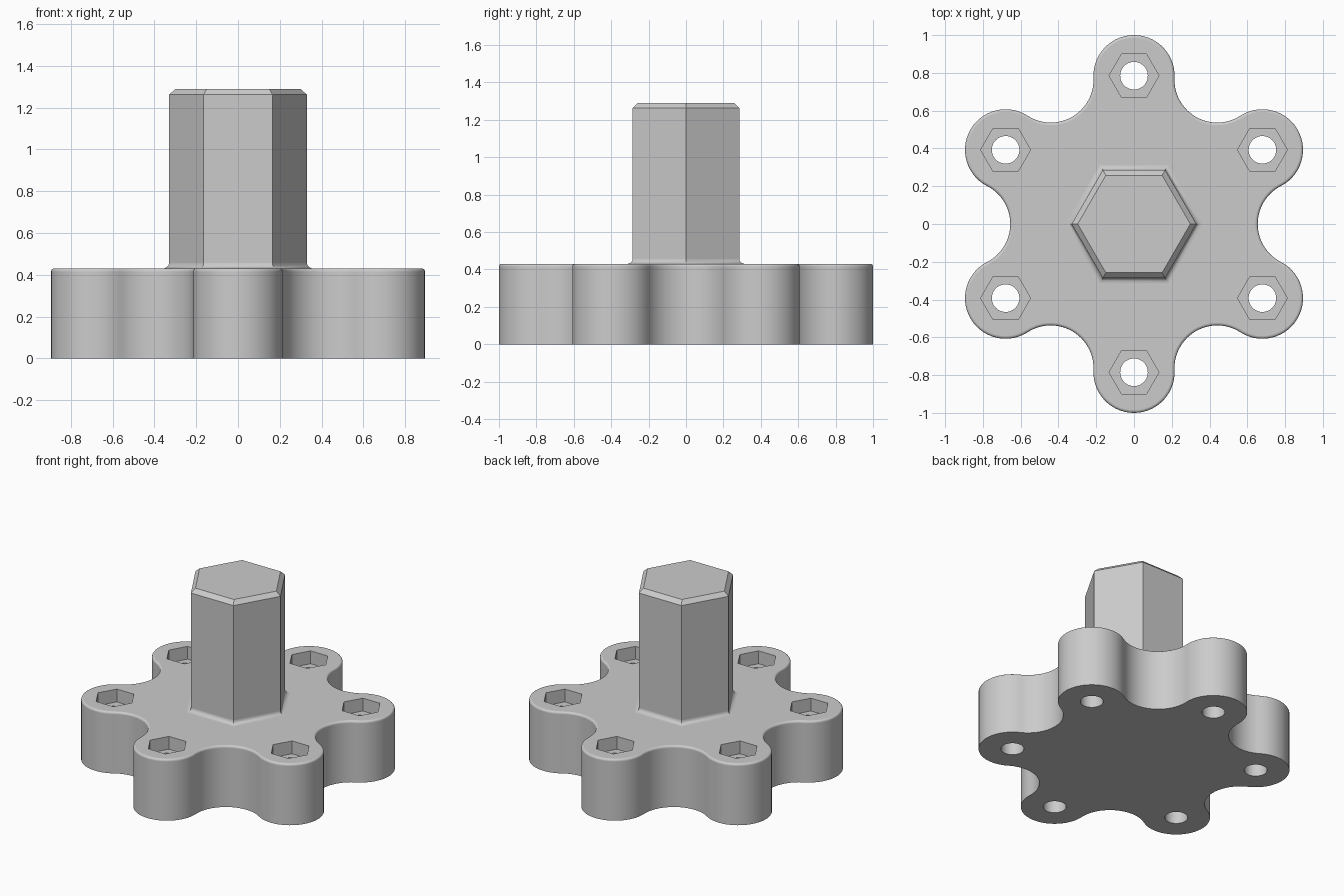
import bpy, bmesh
from math import pi, sin, cos, atan2, hypot, radians

if "Cube" in bpy.data.objects:
    bpy.data.objects.remove(bpy.data.objects["Cube"], do_unlink=True)

BASE_H, TOP_H = 0.43, 1.29
LOBE_DIST, LOBE_R = 0.785, 0.215
NOTCH_DIST, NOTCH_R = 0.881, 0.226
LOBES = [radians(30 + 60 * k) for k in range(6)]

grey = bpy.data.materials.new("light grey")
grey.use_nodes = True
grey.diffuse_color = (0.6, 0.6, 0.6, 1)
grey.node_tree.nodes["Principled BSDF"].inputs["Base Color"].default_value = (0.6, 0.6, 0.6, 1)


def polygon(n, r, cx=0, cy=0):
    return [(cx + r * cos(2 * pi * i / n), cy + r * sin(2 * pi * i / n)) for i in range(n)]


def loft(bm, layers):
    """Skin a stack of (outline, z) layers and cap both ends."""
    rings = [[bm.verts.new((x, y, z)) for x, y in pts] for pts, z in layers]
    for a, b in zip(rings, rings[1:]):
        for i in range(len(a)):
            j = (i + 1) % len(a)
            bm.faces.new((a[i], a[j], b[j], b[i]))
    bm.faces.new(rings[0][::-1])
    bm.faces.new(rings[-1])


def make_object(name, stacks):
    bm = bmesh.new()
    for layers in stacks:
        loft(bm, layers)
    mesh = bpy.data.meshes.new(name)
    bm.to_mesh(mesh)
    bm.free()
    mesh.materials.append(grey)
    obj = bpy.data.objects.new(name, mesh)
    bpy.context.collection.objects.link(obj)
    return obj


def activate(obj):
    bpy.ops.object.select_all(action='DESELECT')
    obj.select_set(True)
    bpy.context.view_layer.objects.active = obj


def smooth(obj, is_flat):
    """Smooth the curved faces, keep the planar ones flat."""
    activate(obj)
    bpy.ops.object.shade_smooth_by_angle(angle=radians(30))
    for p in obj.data.polygons:
        if is_flat(p):
            p.use_smooth = False


def star_outline(inset, steps=28):
    """Six round lobes joined by tangent round notches."""
    # angle, around the lobe centre, at which lobe and notch touch
    dx = NOTCH_DIST * cos(pi / 6) - LOBE_DIST
    dy = NOTCH_DIST * sin(pi / 6)
    sweep = atan2(dy, dx)
    turn = sweep - pi / 6
    pts = []
    for a in LOBES:
        cx, cy = LOBE_DIST * cos(a), LOBE_DIST * sin(a)
        for i in range(steps):
            t = a - sweep + 2 * sweep * i / steps
            pts.append((cx + (LOBE_R - inset) * cos(t), cy + (LOBE_R - inset) * sin(t)))
        b = a + pi / 6
        cx, cy = NOTCH_DIST * cos(b), NOTCH_DIST * sin(b)
        for i in range(steps):
            t = b + pi + turn - 2 * turn * i / steps
            pts.append((cx + (NOTCH_R + inset) * cos(t), cy + (NOTCH_R + inset) * sin(t)))
    return pts


# Lobed base with a rounded top edge
R = 0.014
layers = [(star_outline(0), 0), (star_outline(0), BASE_H - R - 0.003)]
for i in range(5):
    t = i / 4 * pi / 2
    layers.append((star_outline(R * (1 - cos(t))), BASE_H - R + R * sin(t)))
base = make_object("lobed_base", [layers])

# Bolt holes with hexagonal nut pockets, cut through each lobe
centres = [(LOBE_DIST * cos(a), LOBE_DIST * sin(a)) for a in LOBES]
holes = make_object("hole_cutter", [[(polygon(40, 0.073, *c), -0.1), (polygon(40, 0.073, *c), 0.6)] for c in centres])
pockets = make_object("pocket_cutter", [[(polygon(6, 0.132, *c), BASE_H - 0.09), (polygon(6, 0.132, *c), 0.6)] for c in centres])
for cutter in (holes, pockets):
    activate(base)
    mod = base.modifiers.new("cut", 'BOOLEAN')
    mod.operation, mod.solver, mod.object = 'DIFFERENCE', 'EXACT', cutter
    bpy.ops.object.modifier_apply(modifier=mod.name)
    bpy.data.objects.remove(cutter, do_unlink=True)
smooth(base, lambda p: abs(p.normal.z) > 0.995)

# Hexagonal shaft with a filleted foot and a chamfered top
F, SHAFT_R = 0.027, 0.33
layers = [(polygon(6, SHAFT_R + F / cos(pi / 6)), BASE_H - 0.03)]
for i in range(6):
    t = i / 5 * pi / 2
    layers.append((polygon(6, SHAFT_R + F * (1 - sin(t)) / cos(pi / 6)), BASE_H + F * (1 - cos(t))))
layers += [(polygon(6, SHAFT_R), TOP_H - 0.028), (polygon(6, SHAFT_R - 0.032), TOP_H)]
shaft = make_object("hex_shaft", [layers])
smooth(shaft, lambda p: abs(p.normal.z) < 0.01 or p.center.z > 1)
